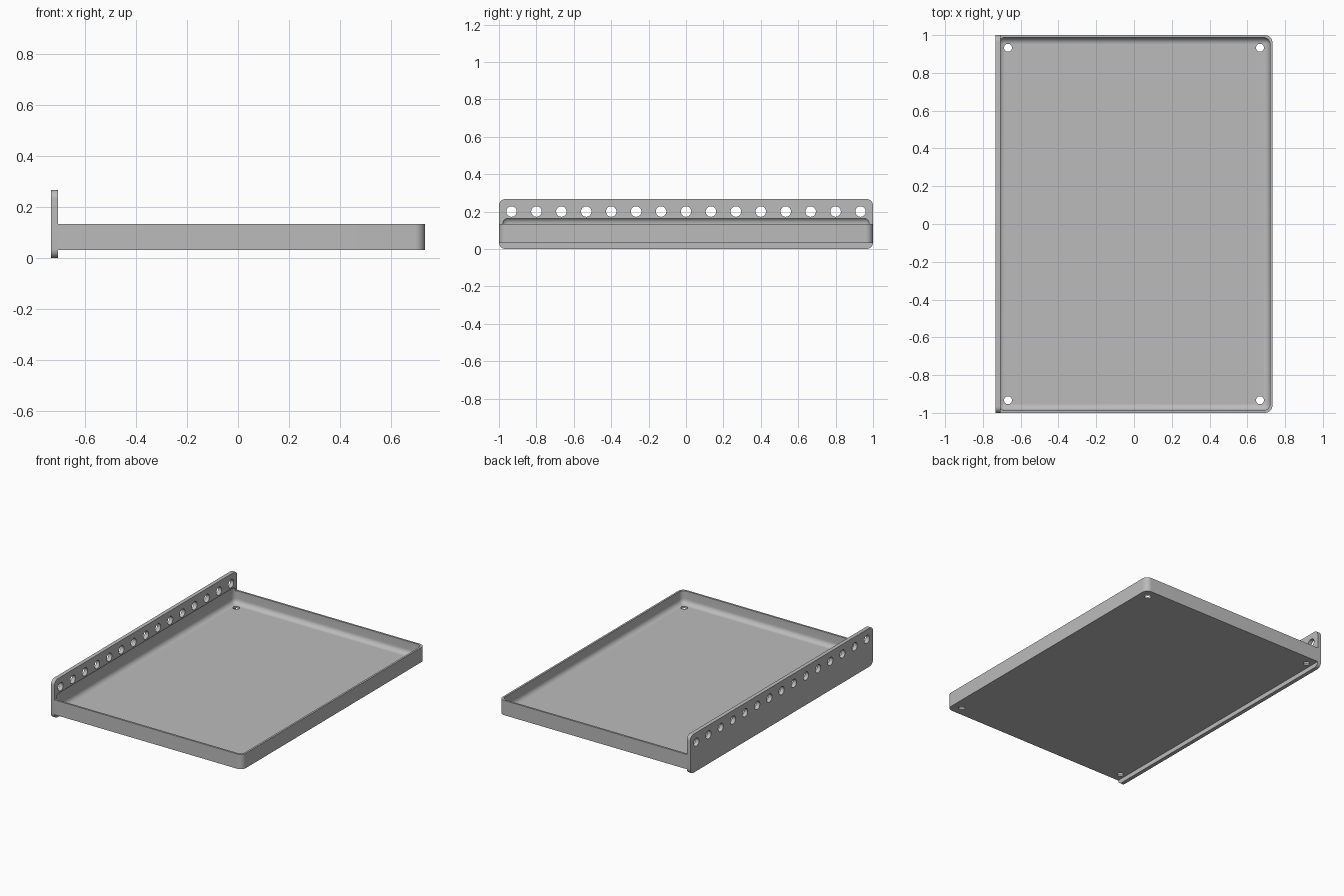
import bpy, bmesh, math
from mathutils import Matrix, Vector

if "Cube" in bpy.data.objects:
    bpy.data.objects.remove(bpy.data.objects["Cube"])

X, Y = 0.733, 1.0            # half width and half depth
PLATE_IN = -0.706            # inner face of the mounting plate
TRAY_LOW, TRAY_TOP = 0.031, 0.133
WALL = 0.0133
ROUND = 0.034

grey = bpy.data.materials.new("plain grey")
grey.use_nodes = True
colour = (0.5, 0.5, 0.5, 1)
grey.diffuse_color = colour
grey.node_tree.nodes["Principled BSDF"].inputs["Base Color"].default_value = colour


def finish(bm, name):
    bmesh.ops.recalc_face_normals(bm, faces=bm.faces)
    mesh = bpy.data.meshes.new(name)
    bm.to_mesh(mesh)
    bm.free()
    mesh.materials.append(grey)
    obj = bpy.data.objects.new(name, mesh)
    bpy.context.collection.objects.link(obj)
    return obj


def rounded_box(name, low, high, radius, pick):
    """Box between two corners; edges chosen by pick(direction, middle) are rounded."""
    low, high = Vector(low), Vector(high)
    bm = bmesh.new()
    bmesh.ops.create_cube(bm, size=1)
    for v in bm.verts:
        v.co = (low + high) / 2 + v.co * (high - low)
    edges = [e for e in bm.edges
             if pick((e.verts[1].co - e.verts[0].co).normalized(),
                     (e.verts[0].co + e.verts[1].co) / 2)]
    bmesh.ops.bevel(bm, geom=edges, offset=radius, segments=8,
                    profile=0.5, affect='EDGES')
    return finish(bm, name)


def drills(name, centres, radius, length, turn):
    """A set of round cutters lying along one direction."""
    bm = bmesh.new()
    for c in centres:
        bmesh.ops.create_cone(bm, cap_ends=True, segments=32, radius1=radius,
                              radius2=radius, depth=length,
                              matrix=Matrix.Translation(c) @ turn)
    return finish(bm, name)


def cut(obj, cutter):
    cutter.hide_render = True
    mod = obj.modifiers.new("cut", 'BOOLEAN')
    mod.operation = 'DIFFERENCE'
    mod.solver = 'EXACT'
    mod.object = cutter
    bpy.ops.object.select_all(action='DESELECT')
    bpy.context.view_layer.objects.active = obj
    obj.select_set(True)
    bpy.ops.object.modifier_apply(modifier=mod.name)


# Tray body, rounded at its two free upright corners
tray = rounded_box("tray", (PLATE_IN, -Y, TRAY_LOW), (X, Y, TRAY_TOP), 0.04,
                   lambda d, m: abs(d.z) > 0.9 and m.x > 0)

# Upright mounting plate with rounded ends
plate = rounded_box("mounting_plate", (-X, -Y, 0), (PLATE_IN, Y, 0.267), ROUND,
                    lambda d, m: abs(d.x) > 0.9)

# Hollow with rounded edges, shallowly scooping into the plate
hollow = rounded_box("hollow_cutter",
                     (-X + WALL, -Y + WALL, TRAY_LOW + WALL),
                     (X - WALL, Y - WALL, 0.17), ROUND,
                     lambda d, m: True)

# Row of holes along the plate and one hole near each tray corner
row = drills("row_cutter", [(-0.72, (i - 7) * 0.1333, 0.2) for i in range(15)],
             0.028, 0.2, Matrix.Rotation(math.pi / 2, 4, 'Y'))
corners = drills("corner_cutter",
                 [(sx * 0.667, sy * 0.933, 0.04) for sx in (-1, 1) for sy in (-1, 1)],
                 0.021, 0.1, Matrix.Identity(4))

for obj, cutters in ((tray, (hollow, corners)), (plate, (hollow, row))):
    for cutter in cutters:
        cut(obj, cutter)
    bpy.ops.object.shade_smooth_by_angle(angle=math.radians(30))

# Remove the used cutters
for cutter in (hollow, row, corners):
    bpy.data.objects.remove(cutter)
